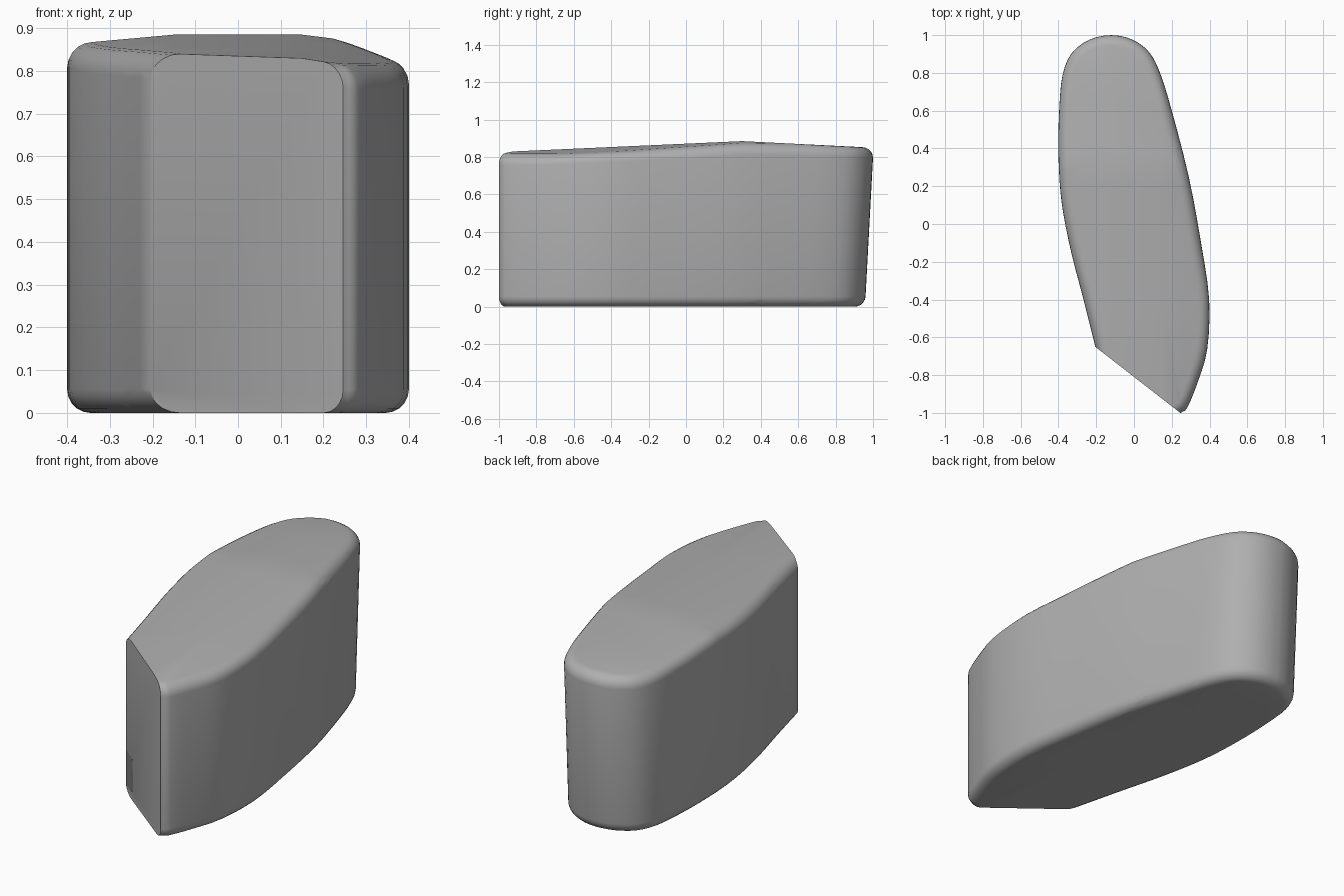
import bpy, bmesh, math
from mathutils import Vector

if "Cube" in bpy.data.objects:
    bpy.data.objects.remove(bpy.data.objects["Cube"])

# Plan outline, running from beyond the front cut, round the left, back and right
plan = [(-0.10, -1.08), (-0.205, -0.65), (-0.27, -0.39), (-0.33, -0.16), (-0.375, 0.06),
        (-0.394, 0.23), (-0.4, 0.42), (-0.395, 0.62), (-0.378, 0.79), (-0.33, 0.905),
        (-0.235, 0.977), (-0.12, 1.0), (-0.01, 0.977), (0.08, 0.91), (0.138, 0.8),
        (0.2, 0.6), (0.29, 0.25), (0.355, -0.1), (0.398, -0.4), (0.388, -0.66),
        (0.34, -0.83), (0.282, -0.972), (0.24, -1.005), (0.12, -1.11)]


def spline(points, steps):
    p = [Vector(q) for q in [points[0]] + points + [points[-1]]]
    out = []
    for i in range(1, len(p) - 2):
        a, b, c, d = p[i - 1:i + 3]
        for k in range(steps):
            t = k / steps
            out.append(0.5 * (2 * b + (c - a) * t + (2 * a - 5 * b + 4 * c - d) * t * t
                              + (3 * b - a - 3 * c + d) * t ** 3))
    return out + [p[-1]]


def inset(loop, dist):
    out = []
    for i, v in enumerate(loop):
        d1 = (v - loop[i - 1]).normalized()
        d2 = (loop[(i + 1) % len(loop)] - v).normalized()
        n1, n2 = Vector((d1.y, -d1.x)), Vector((d2.y, -d2.x))
        out.append(v + (n1 + n2) * dist / max(1 + n1.dot(n2), 0.4))
    return out


def clamp(t):
    return max(0.0, min(1.0, t))


def top_height(x, y):
    z = 0.885 - (0.3 - y) * 0.045 if y < 0.3 else 0.885 - (y - 0.3) * 0.05
    return z - 0.025 * clamp((x - 0.15) / 0.2) - 0.018 * clamp((-0.15 - x) / 0.2)


# Rounded prism, as a stack of rings (inset, height)
R, SEG = 0.055, 5
arc = [i / SEG * math.pi / 2 for i in range(SEG + 1)]
rings = [(R * (1 - math.sin(a)), R * (1 - math.cos(a))) for a in reversed(arc)]
rings = [(R * (1 - math.sin(a)), R * (1 - math.cos(a))) for a in arc]
rings += [(R * (1 - math.cos(a)), 1 - R * (1 - math.sin(a))) for a in arc]
outline = spline(plan, 3)
bm = bmesh.new()
stack = [[bm.verts.new((p.x, p.y, z)) for p in inset(outline, d)] for d, z in rings]
n = len(outline)
for lo, hi in zip(stack, stack[1:]):
    for i in range(n):
        j = (i + 1) % n
        bm.faces.new((lo[i], lo[j], hi[j], hi[i]))
bm.faces.new(stack[0])
bm.faces.new(stack[-1])


def cut(co, no, clear=False):
    geom = bm.verts[:] + bm.edges[:] + bm.faces[:]
    bmesh.ops.bisect_plane(bm, geom=geom, dist=1e-5, plane_co=co, plane_no=no,
                           clear_outer=clear)


# Extra cuts so the top can bend
for y in (-0.4, 0.0, 0.2, 0.3, 0.4, 0.7):
    cut((0, y, 0), (0, 1, 0))
for x in (-0.25, -0.15, 0.15, 0.25):
    cut((x, 0, 0), (1, 0, 0))

# Flat slanted front face
cut((-0.205, -0.65, 0), (-0.35, -0.45, 0), True)
bmesh.ops.holes_fill(bm, edges=[e for e in bm.edges if e.is_boundary], sides=0)

# Ridged top and back wall leaning in towards the ground
for v in bm.verts:
    x, y, z = v.co
    if z > 0.5:
        z = top_height(x, y) - (1 - z)
    v.co = (x, y - 0.043 * clamp(1 - z / 0.8) * clamp((y - 0.3) / 0.65), z)
bmesh.ops.recalc_face_normals(bm, faces=bm.faces[:])

mesh = bpy.data.meshes.new("stone_block")
bm.to_mesh(mesh)
bm.free()
block = bpy.data.objects.new("stone_block", mesh)
bpy.context.collection.objects.link(block)

# Dark grey stone
stone = bpy.data.materials.new("stone_grey")
stone.diffuse_color = (0.43, 0.43, 0.43, 1)
stone.use_nodes = True
stone.node_tree.nodes["Principled BSDF"].inputs["Base Color"].default_value = stone.diffuse_color
mesh.materials.append(stone)
bpy.context.view_layer.objects.active = block
block.select_set(True)
bpy.ops.object.shade_smooth_by_angle(angle=math.radians(42))
